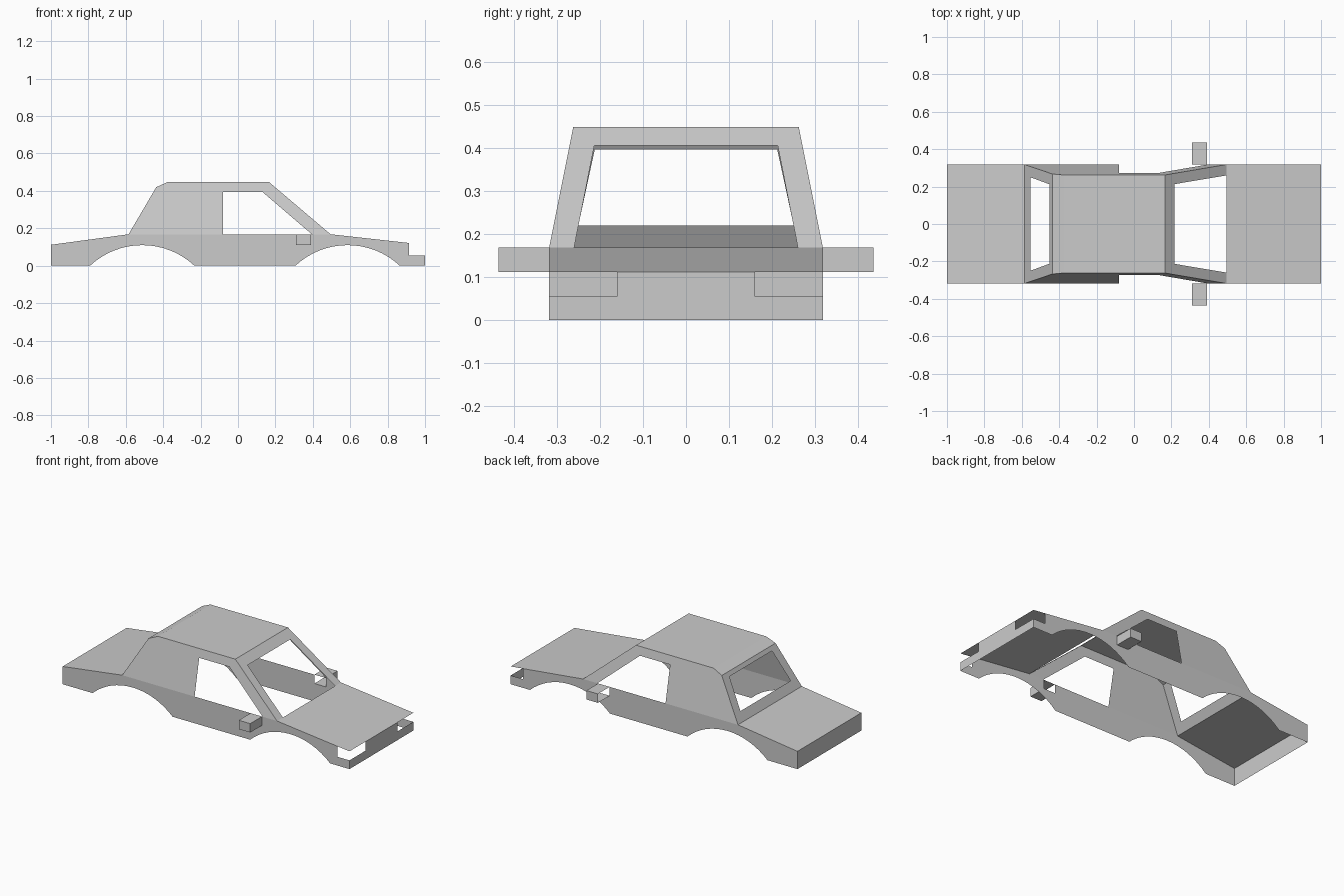
import bpy
import math

cube = bpy.data.objects.get("Cube")
if cube:
    bpy.data.objects.remove(cube, do_unlink=True)

paint = bpy.data.materials.new("light_grey_paint")
paint.use_nodes = True
GREY = (0.6, 0.6, 0.6, 1.0)
paint.diffuse_color = GREY
bsdf = next(n for n in paint.node_tree.nodes if n.type == "BSDF_PRINCIPLED")
bsdf.inputs["Base Color"].default_value = GREY

# Key body dimensions
HALF, ROOF_HALF = 0.318, 0.262
BELT, ROOF, END_Z = 0.168, 0.448, 0.112
REAR, FRONT = -0.585, 0.495
LAMP_X, LAMP_Y, LAMP_Z = 0.915, 0.16, 0.055
MIRROR = (0.31, 0.39)


def sheet(name, verts, faces):
    mesh = bpy.data.meshes.new(name)
    mesh.from_pydata(verts, [], faces)
    mesh.materials.append(paint)
    obj = bpy.data.objects.new(name, mesh)
    bpy.context.collection.objects.link(obj)
    return obj


def polygon(name, verts):
    return sheet(name, verts, [tuple(range(len(verts)))])


def width(z):
    """Half width of the tapering cabin at a height."""
    return HALF + (ROOF_HALF - HALF) * max(0, z - BELT) / (ROOF - BELT)


def side_sheet(name, outline):
    """Side panel from an x-z outline, made for both sides."""
    for label, s in (("left", 1), ("right", -1)):
        pts = [(x, s * width(z), z) for x, z in outline]
        polygon(f"{name}_{label}", pts[::-1] if s > 0 else pts)


def cross_strip(name, profile):
    """Sheet spanning the body, following an x-z profile."""
    verts = [(x, s * width(z), z) for x, z in profile for s in (-1, 1)]
    faces = [(2 * i, 2 * i + 2, 2 * i + 3, 2 * i + 1) for i in range(len(profile) - 1)]
    return sheet(name, verts, faces)


def arch(centre, half=0.279, height=0.11, steps=16):
    """Circular wheel arch running towards +x."""
    r = (half * half + height * height) / (2 * height)
    a = math.asin(half / r)
    angles = [-a + 2 * a * i / steps for i in range(steps + 1)]
    return [(centre + r * math.sin(t), max(0, height - r + r * math.cos(t))) for t in angles]


def hood_z(x):
    return BELT + (END_Z - BELT) * (x - FRONT) / (1 - FRONT)


# Lower body sides, with wheel arches, lamp notch and mirror notch
lower = [(-1, 0)] + arch(-0.512) + arch(0.586) + [
    (1, 0), (1, LAMP_Z), (LAMP_X, LAMP_Z), (LAMP_X, hood_z(LAMP_X)), (FRONT, BELT),
    (MIRROR[1], BELT), (MIRROR[1], END_Z), (MIRROR[0], END_Z), (MIRROR[0], BELT),
    (REAR, BELT), (-1, END_Z)]
side_sheet("lower_side", lower)

# Cabin sides around the open front windows
side_sheet("cabin_side", [
    (REAR, BELT), (-0.08, BELT), (-0.08, 0.395), (0.13, 0.395), (0.395, BELT),
    (FRONT, BELT), (0.165, ROOF), (-0.375, ROOF), (-0.437, 0.42)])

# Bonnet, boot lid, roof and tail panel
cross_strip("bonnet", [(FRONT, BELT), (1, END_Z)])
cross_strip("boot_lid", [(-1, END_Z), (REAR, BELT)])
cross_strip("roof", [(-0.437, 0.42), (-0.375, ROOF), (0.165, ROOF)])
cross_strip("tail_panel", [(-1, 0), (-1, END_Z)])

# Nose panel, with open lamp corners
polygon("nose_panel", [(1, y, z) for y, z in (
    (-HALF, 0), (HALF, 0), (HALF, LAMP_Z), (LAMP_Y, LAMP_Z), (LAMP_Y, END_Z),
    (-LAMP_Y, END_Z), (-LAMP_Y, LAMP_Z), (-HALF, LAMP_Z))])


def window_frame(name, base, top, opening, flip):
    """Sloping frame; opening is (bottom z, half width, top z, half width)."""
    def at(z, y):
        t = (z - base[1]) / (top[1] - base[1])
        return (base[0] + t * (top[0] - base[0]), y, z)
    z0, w0, z1, w1 = opening
    outer = [at(base[1], -HALF), at(base[1], HALF),
             at(top[1], width(top[1])), at(top[1], -width(top[1]))]
    inner = [at(z0, -w0), at(z0, w0), at(z1, w1), at(z1, -w1)]
    first = 0 if z0 > base[1] else 1
    faces = [(i, (i + 1) % 4, 4 + (i + 1) % 4, 4 + i) for i in range(first, 4)]
    sheet(name, outer + inner, [f[::-1] for f in faces] if flip else faces)


window_frame("windscreen_frame", (FRONT, BELT), (0.165, ROOF),
             (BELT, 0.26, 0.405, 0.213), False)
window_frame("rear_window_frame", (REAR, BELT), (-0.437, 0.42),
             (0.22, 0.25, 0.396, 0.212), True)

# Door mirrors: housings open towards the rear and into the body
for label, s in (("left", 1), ("right", -1)):
    verts = [(x, s * y, z) for x in MIRROR for y in (HALF, 0.435) for z in (END_Z, BELT)]
    faces = [(4, 6, 7, 5), (2, 3, 7, 6), (1, 5, 7, 3), (0, 2, 6, 4)]
    sheet(f"door_mirror_{label}", verts, faces if s > 0 else [f[::-1] for f in faces])
